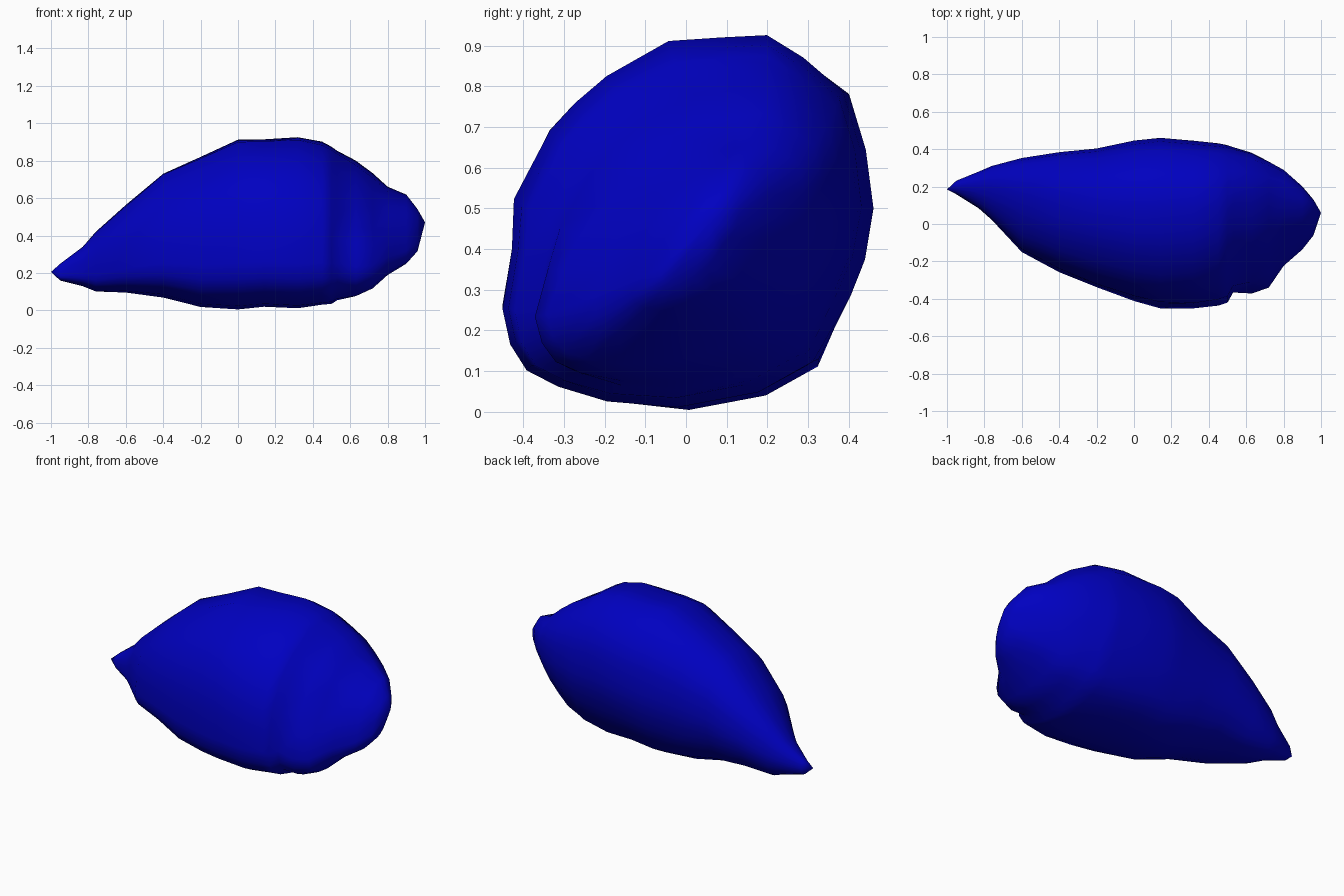
import bpy, bmesh, math
from mathutils import Vector, noise

if "Cube" in bpy.data.objects:
    bpy.data.objects.remove(bpy.data.objects["Cube"])

# Sections along the body: x, y min, y max, z bottom, z top, width across the short diagonal
SECTIONS = [
    (-0.95, 0.16, 0.23, 0.16, 0.25, 1.05),
    (-0.83, 0.08, 0.28, 0.13, 0.34, 1.05),
    (-0.76, 0.02, 0.31, 0.10, 0.42, 1.05),
    (-0.60, -0.15, 0.355, 0.095, 0.56, 1.05),
    (-0.40, -0.255, 0.385, 0.07, 0.73, 1.05),
    (-0.20, -0.34, 0.405, 0.02, 0.82, 1.05),
    (0.00, -0.41, 0.445, 0.005, 0.91, 1.04),
    (0.14, -0.45, 0.46, 0.02, 0.915, 1.02),
    (0.32, -0.45, 0.445, 0.01, 0.925, 1.0),
    (0.45, -0.435, 0.43, 0.03, 0.90, 0.98),
    (0.50, -0.42, 0.42, 0.035, 0.875, 0.96),
    (0.53, -0.365, 0.41, 0.055, 0.855, 0.94),
    (0.63, -0.355, 0.38, 0.075, 0.80, 0.88),
    (0.72, -0.32, 0.335, 0.12, 0.73, 0.82),
    (0.80, -0.22, 0.29, 0.19, 0.66, 0.76),
    (0.90, -0.135, 0.20, 0.25, 0.62, 0.70),
    (0.96, -0.06, 0.13, 0.315, 0.54, 0.65),
]
# Skewed round cross-section (y, z in -1..1)
RING = [
    (-1, -.47), (-.95, -.15), (-.93, .12), (-.74, .49), (-.6, .64), (-.43, .78),
    (-.09, .97), (.2, .985), (.45, 1), (.65, .88), (.87, .7), (.96, .4),
    (1, .08), (.95, -.2), (.87, -.4), (.7, -.75), (.4, -.91), (-.04, -1),
    (-.43, -.97), (-.7, -.89), (-.87, -.8), (-.96, -.66),
]


def unit(vals):
    """Rescale values to span -1..1."""
    lo, hi = min(vals), max(vals)
    return [2 * (v - lo) / (hi - lo) - 1 for v in vals]


def section_shape(s):
    """Squeeze the ring across its short diagonal, then refit it to its box."""
    us, vs = [], []
    for u, v in RING:
        d = (v - u) / 2 * (s - 1)
        us.append(u - d)
        vs.append(v + d)
    return list(zip(unit(us), unit(vs)))


# Local lumps and dents: centre, radius, depth
DETAILS = [
    (Vector((.67, -.27, .26)), .11, .035),
    (Vector((.70, -.2, .50)), .11, -.04),
    (Vector((.95, .06, .39)), .07, -.03),
]


def sculpt(p, centre):
    """Lumps and dents on the blunt end, plus a slight unevenness."""
    out = (p - centre).normalized()
    h = 0.006 * noise.noise(p * 6)
    for c, r, a in DETAILS:
        h += a * math.exp(-((p - c).length / r) ** 2)
    return p + out * h


bm = bmesh.new()
rings = []
for x, y0, y1, z0, z1, s in SECTIONS:
    centre = Vector((x, (y0 + y1) / 2, (z0 + z1) / 2))
    ring = []
    for u, v in section_shape(s):
        p = centre + Vector((0, u * (y1 - y0) / 2, v * (z1 - z0) / 2))
        ring.append(bm.verts.new(sculpt(p, centre)))
    rings.append(ring)

# Side skin
n = len(RING)
for a, b in zip(rings, rings[1:]):
    for i in range(n):
        j = (i + 1) % n
        bm.faces.new((a[i], a[j], b[j], b[i]))

# Pointed tip and blunt end
for ring, tip in ((rings[0], (-1, .185, .205)), (rings[-1], (1, .06, .47))):
    t = bm.verts.new(tip)
    for i in range(n):
        bm.faces.new((ring[i], ring[(i + 1) % n], t))

bmesh.ops.recalc_face_normals(bm, faces=bm.faces)
for f in bm.faces:
    f.smooth = True
for v in bm.verts:
    v.co.z = max(v.co.z, 0)

mesh = bpy.data.meshes.new("stone_body")
bm.to_mesh(mesh)
bm.free()
body = bpy.data.objects.new("stone_body", mesh)
bpy.context.collection.objects.link(body)

blue = bpy.data.materials.new("blue")
blue.diffuse_color = (0.0, 0.0, 0.53, 1)
blue.use_nodes = True
blue.node_tree.nodes["Principled BSDF"].inputs["Base Color"].default_value = blue.diffuse_color
mesh.materials.append(blue)
